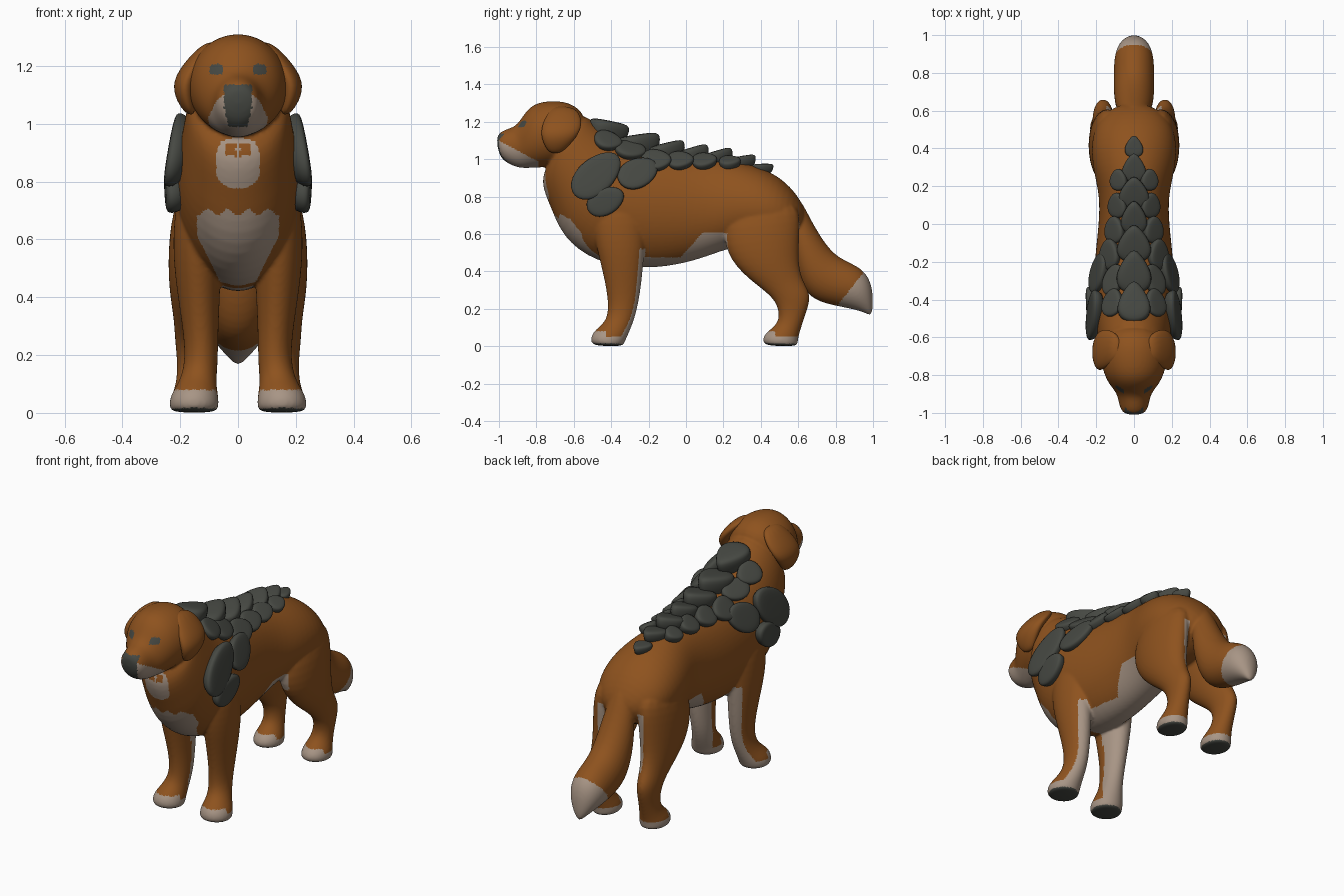
import bpy, bmesh, math
from mathutils import Vector
from mathutils.bvhtree import BVHTree

cube = bpy.data.objects.get("Cube")
if cube:
    bpy.data.objects.remove(cube, do_unlink=True)


def material(name, rgb):
    m = bpy.data.materials.new(name)
    m.use_nodes = True
    colour = (*rgb, 1)
    m.diffuse_color = colour
    bsdf = m.node_tree.nodes["Principled BSDF"]
    bsdf.inputs["Base Color"].default_value = colour
    bsdf.inputs["Roughness"].default_value = 0.8
    return m


FUR = material("rust_fur", (0.27, 0.085, 0.013))
CREAM = material("cream_fur", (0.39, 0.30, 0.235))
SLATE = material("slate_grey", (0.062, 0.066, 0.056))


def loft(bm, rings, side=1, sides=16):
    """Skin elliptical rings, each given by its two edge points, half width and x."""
    loops = []
    for ya, za, yb, zb, w, *x in rings:
        a, b = Vector((0, ya, za)), Vector((0, yb, zb))
        mid, half = (a + b) / 2, (a - b) / 2
        mid.x = side * (x[0] if x else 0)
        loop = []
        for i in range(sides):
            t = math.tau * i / sides
            loop.append(bm.verts.new(mid + half * math.cos(t) + Vector((w * math.sin(t), 0, 0))))
        loops.append(loop)
    skin(bm, loops)


def skin(bm, loops):
    faces = [bm.faces.new(loops[0]), bm.faces.new(loops[-1])]
    n = len(loops[0])
    for p, q in zip(loops, loops[1:]):
        for i in range(n):
            j = (i + 1) % n
            faces.append(bm.faces.new((p[i], p[j], q[j], q[i])))
    bmesh.ops.recalc_face_normals(bm, faces=faces)


def finish(bm, name, *mats):
    mesh = bpy.data.meshes.new(name)
    bm.to_mesh(mesh)
    bm.free()
    for m in mats:
        mesh.materials.append(m)
    mesh.shade_smooth()
    obj = bpy.data.objects.new(name, mesh)
    bpy.context.collection.objects.link(obj)
    return obj


# Ring tables: edge point y z, opposite edge point y z, half width, optional x
torso = [(-.57, 1.26, -.74, .98, .16), (-.5, 1.21, -.785, .87, .18), (-.42, 1.14, -.725, .74, .2),
         (-.34, 1.1, -.665, .575, .215), (-.24, 1.07, -.49, .44, .222), (-.1, 1.04, -.25, .405, .212),
         (.05, 1.02, -.05, .425, .19), (.18, 1.01, .12, .475, .185), (.32, .985, .25, .53, .222),
         (.47, .935, .4, .52, .235), (.59, .83, .53, .55, .195), (.66, .69, .6, .6, .08)]
head = [(-.51, 1.2, -.66, .98, .13), (-.59, 1.3, -.68, .97, .175), (-.7, 1.32, -.74, .955, .182),
        (-.82, 1.305, -.8, .95, .158), (-.875, 1.23, -.85, .95, .122), (-.91, 1.175, -.89, .95, .09),
        (-.975, 1.16, -.945, .97, .08), (-1.02, 1.125, -1, 1.01, .06)]
tail = [(.58, .86, .56, .6, .07), (.67, .67, .57, .45, .1), (.77, .51, .62, .3, .11),
        (.85, .46, .7, .235, .11), (.93, .425, .82, .21, .108), (.98, .37, .9, .195, .09),
        (1, .29, .965, .175, .05), (1, .19, .985, .16, .012)]
foreleg = [(-.5, .8, -.22, .8, .07, .14), (-.5, .6, -.21, .6, .085, .145), (-.46, .45, -.225, .45, .08, .138),
           (-.425, .3, -.24, .3, .063, .13), (-.415, .19, -.265, .17, .057, .125),
           (-.435, .125, -.3, .08, .065, .14), (-.5, .08, -.32, .035, .086, .152),
           (-.515, .03, -.33, .012, .088, .152), (-.495, 0, -.34, 0, .078, .152)]
hindleg = [(.24, .78, .61, .8, .085, .125), (.18, .57, .615, .63, .1, .145), (.26, .42, .6, .44, .087, .155),
           (.385, .32, .63, .34, .063, .16), (.475, .25, .675, .27, .055, .165), (.5, .17, .64, .17, .05, .16),
           (.485, .115, .61, .08, .06, .155), (.42, .07, .6, .035, .08, .155), (.405, .03, .6, .012, .08, .155),
           (.425, 0, .59, 0, .072, .155)]
ear = [(-.71, 1.29, -.59, 1.28, .03, .085), (-.755, 1.23, -.55, 1.215, .045, .135),
       (-.785, 1.15, -.56, 1.145, .045, .187), (-.765, 1.08, -.62, 1.075, .033, .182),
       (-.73, 1.03, -.67, 1.03, .015, .162)]

# Fused dog body
bm = bmesh.new()
for part in (torso, head, tail):
    loft(bm, part)
for side in (-1, 1):
    loft(bm, foreleg, side)
    loft(bm, hindleg, side)
rough = finish(bm, "body_rough")
sub = rough.modifiers.new("round", "SUBSURF")
sub.levels = 2
fuse = rough.modifiers.new("fuse", "REMESH")
fuse.mode = "VOXEL"
fuse.voxel_size = 0.008
relax = rough.modifiers.new("relax", "SMOOTH")
relax.iterations = 5
graph = bpy.context.evaluated_depsgraph_get()
mesh = bpy.data.meshes.new_from_object(rough.evaluated_get(graph))
bpy.data.objects.remove(rough, do_unlink=True)
mesh.name = "dog_body"
mesh.materials.clear()
for m in (FUR, CREAM, SLATE):
    mesh.materials.append(m)
body = bpy.data.objects.new("dog_body", mesh)
bpy.context.collection.objects.link(body)
mesh.shade_smooth()


def marking(c, n):
    """Coat colour slot for a face: fur, cream or slate."""
    a, y, z = abs(c.x), c.y, c.z
    inward = -n.x if c.x > 0 else n.x
    eye = y < -.8 and ((a - .075) / .022) ** 4 + ((z - 1.188) / .019) ** 4 < 1
    nose = y < -.95 and n.y < -.1 and .99 < z < 1.135 and a < min(.032 + .25 * (z - .99), .048)
    sole = z < .013 or (z < .03 and n.z < -.65)
    if eye or nose or sole:
        return 2
    jaw = y < -.79 and .92 < z < 1.1 - .54 * (y + 1)
    tuft = abs(a - .025) < .017 and abs(z - .91) < .022
    throat = y < -.6 and n.y < 0 and (a / .075) ** 2 + ((z - .865) / .088) ** 4 < 1 and not tuft
    chest = y < -.4 and n.y < 0 and .42 < z < .695 - .01 * math.cos(a * 90) and a < min(.055 + .5 * (z - .44), .142)
    belly = -.35 < y < .23 and a < .17 and .36 < z < .475 + max(0, min(y + .03, .12)) * 1.1
    leg_back = -.36 < y < -.15 and .05 < z < .52 and n.y + .35 * inward > .36
    paw = z < .05 or (z < .08 and n.z > 0 and (y < -.43 or .38 < y < .48))
    tail_tip = y > .75 and y > .81 + .8 * (z - .22)
    thigh = y > .5 and .34 < z < .67 and .11 < a < .145 and n.y > .3
    return int(jaw or throat or chest or belly or leg_back or paw or tail_tip or thigh)


for p in mesh.polygons:
    p.material_index = marking(p.center, p.normal)

# Hanging ears
for side, label in ((1, "left"), (-1, "right")):
    bm = bmesh.new()
    loft(bm, ear, side, 12)
    obj = finish(bm, label + "_ear", FUR)
    obj.modifiers.new("round", "SUBSURF").levels = 2

# Armour plates seated on the body surface
scan = bmesh.new()
scan.from_mesh(mesh)
surface = BVHTree.FromBMesh(scan)
scan.free()


def plate(name, origin, ray, axis, length, width, height, tilt, point=.22):
    hit, n, _, _ = surface.ray_cast(Vector(origin), Vector(ray))
    if hit is None:
        return
    u = Vector(axis)
    u = (u - n * u.dot(n)).normalized()
    v = n.cross(u)
    u, n = u * math.cos(tilt) + n * math.sin(tilt), n * math.cos(tilt) - u * math.sin(tilt)
    bm = bmesh.new()
    loops = []
    for scale, rise in ((.75, -1), (1, .2), (1, .7), (.88, .93), (.45, 1)):
        loop = []
        for i in range(14):
            t = math.tau * i / 14
            out = u * length * math.cos(t) + v * width * math.sin(t) * (1 - point * math.cos(t))
            loop.append(bm.verts.new(hit + out * scale + n * height * rise))
        loops.append(loop)
    skin(bm, loops)
    obj = finish(bm, name, SLATE)
    obj.modifiers.new("round", "SUBSURF").levels = 1


# Spine plates: y, half length, half width, height
spine = [(.41, .06, .048, .03), (.3, .08, .062, .038), (.17, .09, .078, .045), (.04, .093, .068, .05),
         (-.1, .105, .088, .055), (-.25, .12, .09, .068), (-.42, .115, .085, .07)]
for i, (y, length, width, height) in enumerate(spine):
    plate(f"spine_plate_{i + 1}", (0, y, 2), (0, 0, -1), (0, 1, 0), length, width, height, .4, .45)

# Flank plates: x, y, half length; shoulder plates: y, z, half length, half width, height, slope
flanks = [(.075, .235, .06), (.08, .1, .07), (.095, -.03, .075), (.12, -.16, .085),
          (.105, -.42, .08)]
shoulders = [(-.48, .91, .165, .1, .04, .95), (-.43, .775, .11, .075, .042, .5),
             (-.26, .92, .12, .085, .036, .6), (-.3, 1.04, .09, .065, .035, .3)]
for side, label in ((1, "left"), (-1, "right")):
    for i, (x, y, size) in enumerate(flanks):
        plate(f"{label}_flank_plate_{i + 1}", (side * x, y, 2), (0, 0, -1), (0, 1, 0),
              size, size * .85, .035, .15)
    for i, (y, z, length, width, height, slope) in enumerate(shoulders):
        plate(f"{label}_shoulder_plate_{i + 1}", (side, y, z), (-side, 0, 0), (0, 1, slope),
              length, width, height, 0, .1)
